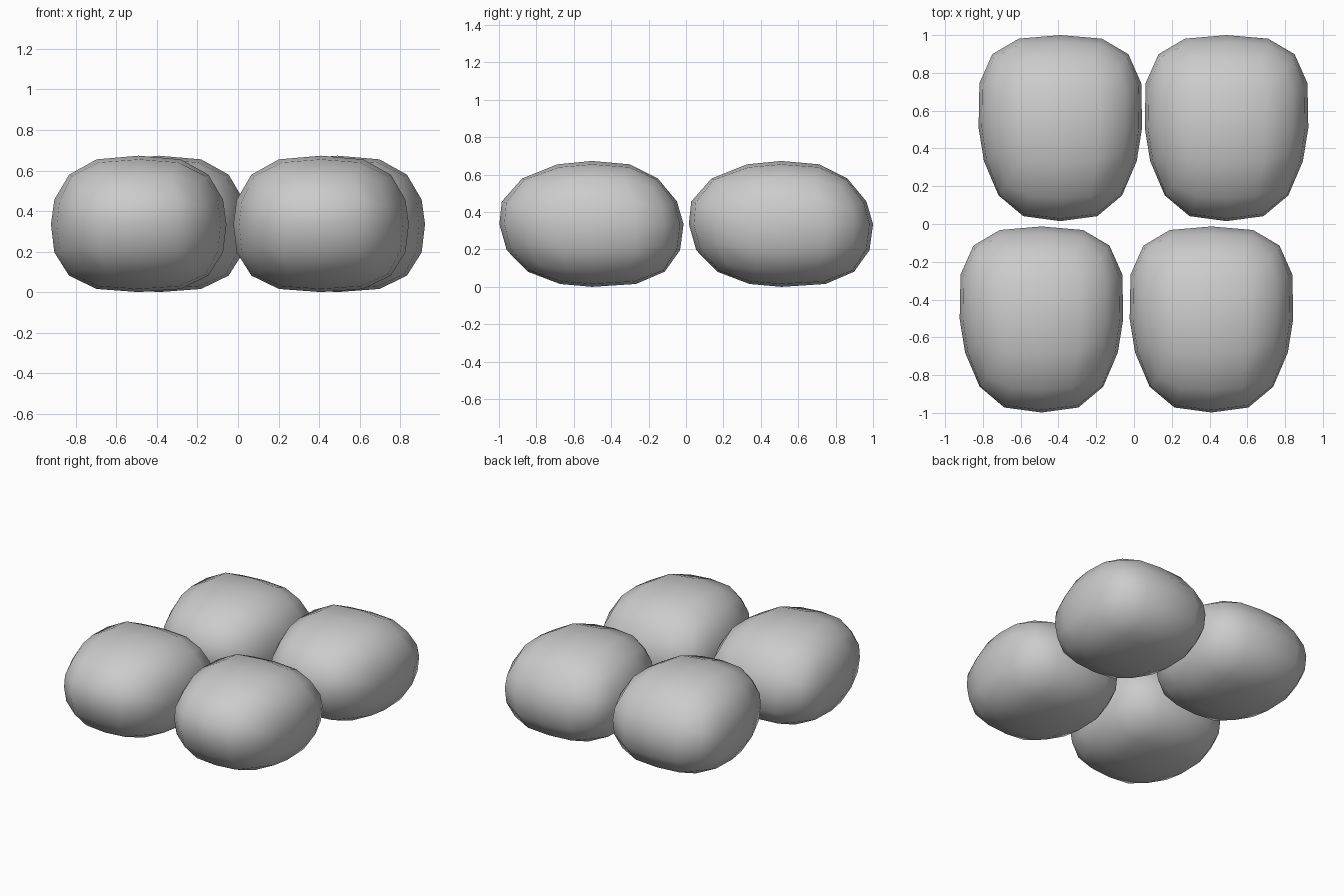
import bpy, bmesh

if "Cube" in bpy.data.objects:
    bpy.data.objects.remove(bpy.data.objects["Cube"])

N = 3.0  # roundness of the pillow shape


def shape(co):
    # project the gridded cube onto a rounded box
    r = sum(abs(c) ** N for c in co) ** (1 / N)
    X, Y, Z = (c / r for c in co)
    # slightly narrower towards the front
    x = 0.433 * X * (1 + 0.06 * Y)
    # blunt back, drawn-out front that leans outward at the top
    if Y >= 0:
        y = 0.49 * Y * (1 - 0.15 * max(Z, 0) ** 2)
    else:
        y = -0.495 * abs(Y) ** 1.4 - 0.03 * Z * Y * Y
    # domed top, flatter underside
    if Z >= 0:
        z = 0.335 + 0.338 * Z ** 1.4
    else:
        z = 0.335 - 0.335 * abs(Z) ** 1.2
    return x, y, z


# one stone: cube with a 4 x 4 grid on each side
bm = bmesh.new()
bmesh.ops.create_cube(bm, size=2)
bmesh.ops.subdivide_edges(bm, edges=bm.edges[:], cuts=3, use_grid_fill=True)
for v in bm.verts:
    v.co = shape(v.co)
for f in bm.faces:
    f.smooth = True
bmesh.ops.recalc_face_normals(bm, faces=bm.faces[:])
mesh = bpy.data.meshes.new("stone")
bm.to_mesh(mesh)
bm.free()

# four copies in two offset rows
places = {
    "stone_front_left": (-0.49, -0.503),
    "stone_front_right": (0.41, -0.503),
    "stone_back_left": (-0.39, 0.51),
    "stone_back_right": (0.49, 0.51),
}
for name, (x, y) in places.items():
    ob = bpy.data.objects.new(name, mesh)
    ob.location = (x, y, 0)
    bpy.context.collection.objects.link(ob)
